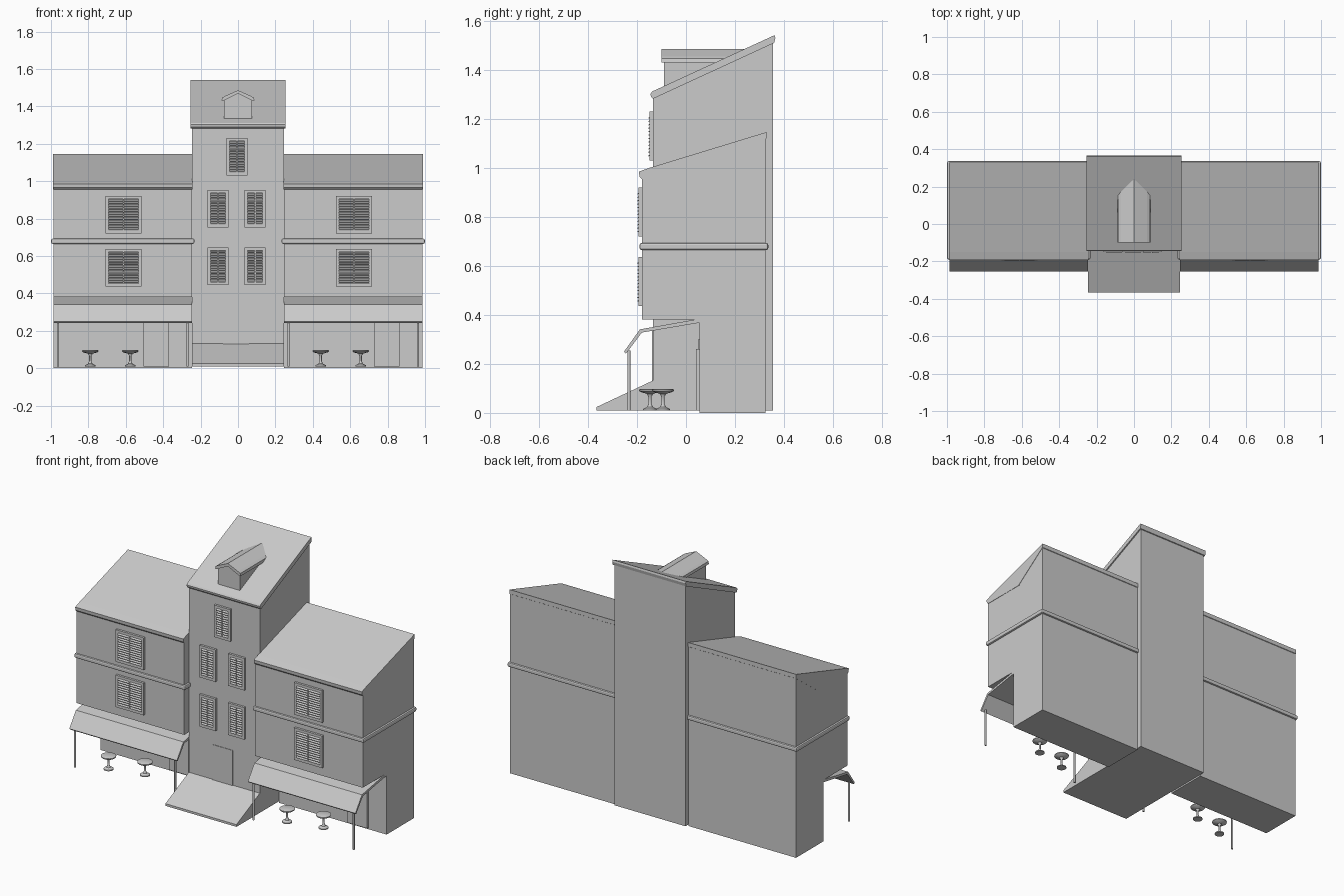
import bpy, bmesh, math
from mathutils import Matrix

if "Cube" in bpy.data.objects:
    bpy.data.objects.remove(bpy.data.objects["Cube"])


def finish(name, bm):
    bmesh.ops.recalc_face_normals(bm, faces=bm.faces)
    me = bpy.data.meshes.new(name)
    bm.to_mesh(me)
    bm.free()
    ob = bpy.data.objects.new(name, me)
    bpy.context.collection.objects.link(ob)
    return ob


def prism(name, pts, a, b, axis='x'):
    """Extrude a profile: (y, z) points along x, or (x, z) points along y."""
    bm = bmesh.new()
    vs = [bm.verts.new((a, p, q) if axis == 'x' else (p, a, q)) for p, q in pts]
    f = bm.faces.new(vs)
    ext = bmesh.ops.extrude_face_region(bm, geom=[f])
    d = (b - a, 0, 0) if axis == 'x' else (0, b - a, 0)
    bmesh.ops.translate(bm, vec=d, verts=[v for v in ext['geom'] if isinstance(v, bmesh.types.BMVert)])
    return finish(name, bm)


def add_box(bm, x0, x1, y0, y1, z0, z1, tilt=0):
    m = (Matrix.Translation(((x0 + x1) / 2, (y0 + y1) / 2, (z0 + z1) / 2))
         @ Matrix.Rotation(tilt, 4, 'X') @ Matrix.Diagonal((x1 - x0, y1 - y0, z1 - z0, 1)))
    bmesh.ops.create_cube(bm, size=1, matrix=m)


def box(name, *dims):
    bm = bmesh.new()
    add_box(bm, *dims)
    return finish(name, bm)


def lathe(name, profile, loc, n=16):
    bm = bmesh.new()
    vs = [bm.verts.new((r, 0, z)) for r, z in profile]
    es = [bm.edges.new(p) for p in zip(vs, vs[1:])]
    bmesh.ops.spin(bm, geom=vs + es, cent=(0, 0, 0), axis=(0, 0, 1),
                   angle=2 * math.pi, steps=n)
    bmesh.ops.remove_doubles(bm, verts=bm.verts, dist=1e-5)
    bmesh.ops.translate(bm, vec=loc, verts=bm.verts)
    ob = finish(name, bm)
    for p in ob.data.polygons:
        p.use_smooth = True
    ob.data.set_sharp_from_angle(angle=math.radians(40))
    return ob


def window(name, cx, wall, z0, w, h=0.2, rows=12):
    """Framed window with two columns of louvre slats."""
    bm = bmesh.new()
    t, front = 0.016, wall - 0.014
    x0, x1, z1 = cx - w / 2, cx + w / 2, z0 + h
    for a, b in ((x0, x0 + t), (x1 - t, x1)):
        add_box(bm, a, b, front, wall + 0.005, z0, z1)
    for a, b in ((z0, z0 + t), (z1 - t, z1)):
        add_box(bm, x0 + t, x1 - t, front, wall + 0.005, a, b)
    add_box(bm, cx - 0.003, cx + 0.003, front, wall + 0.005, z0 + t, z1 - t)
    step = (h - 2 * t) / rows
    for i in range(rows):
        z = z0 + t + (i + 0.5) * step
        for a, b in ((x0 + t, cx - 0.003), (cx + 0.003, x1 - t)):
            add_box(bm, a, b, wall - 0.019, wall - 0.001, z - 0.002, z + 0.002, math.radians(25))
    return finish(name, bm)


# Central tower, ramp and door
prism("tower_body", [(-.135, .01), (.355, .01), (.355, 1.515), (-.135, 1.288)], -.245, .245)
prism("tower_roof", [(-.135, 1.282), (-.143, 1.290), (-.145, 1.302), (-.138, 1.312),
                     (.362, 1.542), (.365, 1.53), (.36, 1.51)], -.253, .253)
prism("entrance_ramp", [(-.365, .01), (-.365, .024), (-.135, .132), (-.135, .01)], -.245, .245)
box("tower_door", -.08, .06, -.138, -.13, .12, .35)

# Tower windows
window("tower_window_top", -.005, -.135, 1.03, .112)
for row, z in (("lower", .445), ("upper", .752)):
    for side, x in (("left", -.107), ("right", .092)):
        window(f"tower_window_{row}_{side}", x, -.135, z, .112)

# Dormer on the tower roof
prism("dormer_body", [(-.076, 1.32), (.076, 1.32), (.076, 1.44), (0, 1.472), (-.076, 1.44)],
      -.09, .2, 'y')
prism("dormer_roof", [(-.088, 1.43), (-.085, 1.446), (-.07, 1.455), (0, 1.486), (.07, 1.455),
                      (.085, 1.446), (.088, 1.43), (.074, 1.432), (0, 1.468), (-.074, 1.432)],
      -.1, .237, 'y')

# Two matching wings
for side, c in (("left", -.616), ("right", .616)):
    x0, x1 = c - .371, c + .371
    # storeys and roof
    prism(f"{side}_wing_body", [(.055, 0), (.325, 0), (.325, 1.138), (-.18, .975),
                                (-.18, .382), (.055, .382)], x0, x1)
    prism(f"{side}_wing_roof", [(-.18, .955), (-.19, .965), (-.192, .985), (-.15, 1.0),
                                (.328, 1.146), (.328, 1.12), (.11, .96), (.11, .955)],
          x0 - .002, x1 + .002)
    # rounded string course around the wing
    ledge = box(f"{side}_ledge", c - .383, c + .383, -.19, .336, .665, .693)
    bev = ledge.modifiers.new("round", 'BEVEL')
    bev.width, bev.segments = .008, 2
    # windows
    for row, z in (("lower", .437), ("upper", .72)):
        window(f"{side}_window_{row}", c + .004, -.18, z, .194)
    # shop front
    box(f"{side}_shop_window", c - .3, c + .035, .05, .06, .11, .3)
    box(f"{side}_shop_door", c + .11, c + .247, .041, .06, .01, .26)
    # bent awning and posts
    prism(f"{side}_awning", [(.055, .384), (-.188, .341), (-.253, .25), (-.245, .242),
                             (-.18, .328), (.055, .368)], x0, x1)
    for i, dx in enumerate((-.346, .346)):
        lathe(f"{side}_awning_post_{i + 1}", [(0, .01), (.006, .01), (.006, .255), (0, .255)],
              (c + dx, -.233, 0), 10)
    # stools
    for i, (dx, y) in enumerate(((-.174, -.147), (.04, -.094))):
        lathe(f"{side}_stool_{i + 1}",
              [(0, .01), (.029, .01), (.028, .016), (.012, .024), (.006, .038), (.006, .066),
               (.013, .078), (.038, .085), (.044, .09), (.044, .095), (.038, .098), (0, .098)],
              (c + dx, y, 0))
